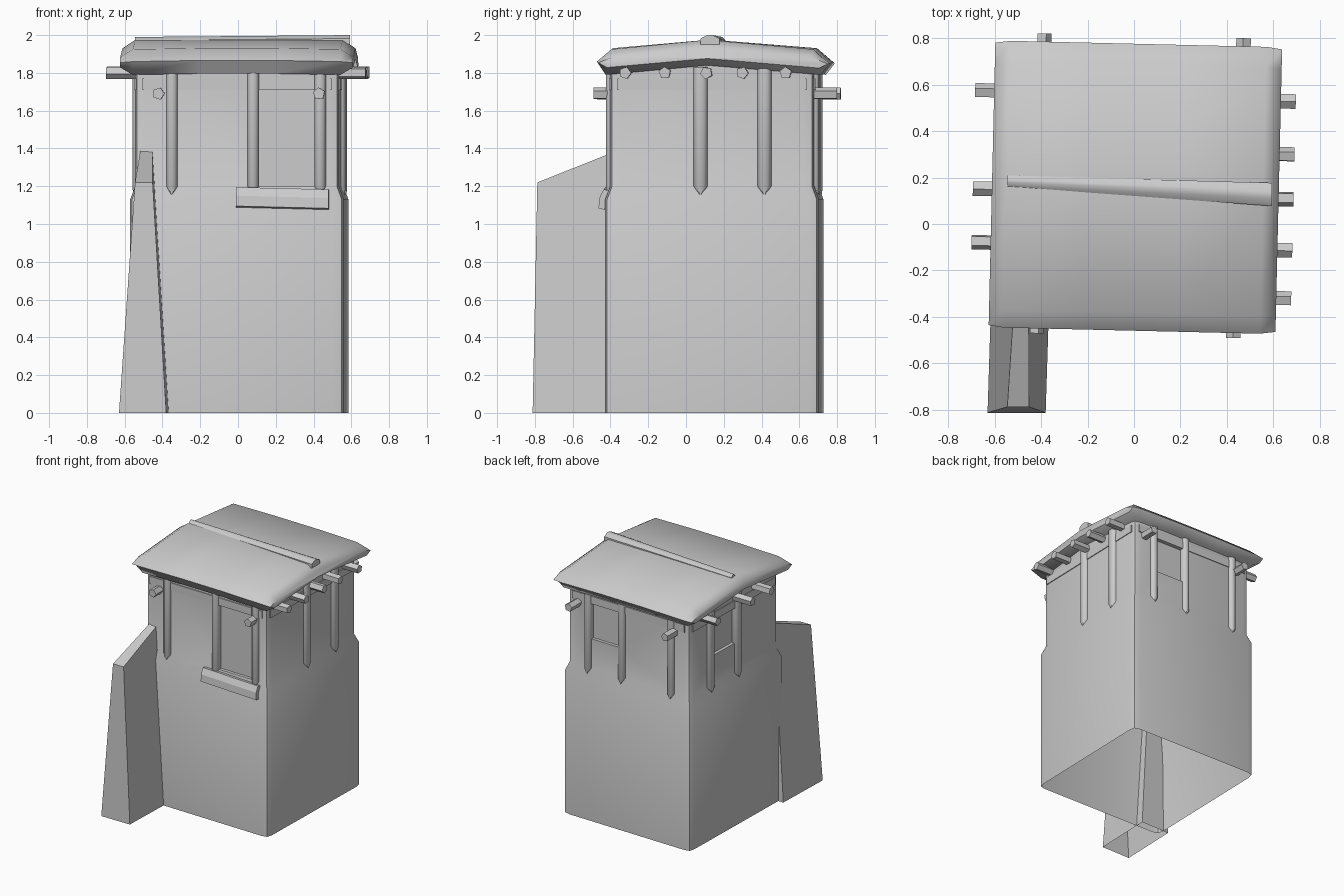
import bpy, bmesh
from math import radians, cos, sin, pi
from mathutils import Matrix, Vector

if "Cube" in bpy.data.objects:
    bpy.data.objects.remove(bpy.data.objects["Cube"])

# the tower sits slightly twisted on its plot
TW = Matrix.Translation((0.007, 0.15, 0)) @ Matrix.Rotation(radians(-1.35), 4, 'Z')


def loft(name, rings, cap_start=True, cap_end=True, smooth=None, frame=None):
    """Skin equal-length closed rings of points into one mesh object."""
    bm = bmesh.new()
    vs = [[bm.verts.new((frame or Matrix()) @ Vector(p)) for p in r] for r in rings]
    n = len(rings[0])
    for a, b in zip(vs, vs[1:]):
        for i in range(n):
            j = (i + 1) % n
            bm.faces.new((a[i], a[j], b[j], b[i]))
    if cap_start:
        bm.faces.new(vs[0][::-1])
    if cap_end:
        bm.faces.new(vs[-1])
    bmesh.ops.recalc_face_normals(bm, faces=bm.faces)
    # open shells: make sure the outside faces outward
    c = sum((v.co for v in bm.verts), Vector()) / len(bm.verts)
    if sum((f.calc_center_median() - c).dot(f.normal) * f.calc_area() for f in bm.faces) < 0:
        bmesh.ops.reverse_faces(bm, faces=bm.faces)
    me = bpy.data.meshes.new(name)
    bm.to_mesh(me)
    bm.free()
    ob = bpy.data.objects.new(name, me)
    bpy.context.collection.objects.link(ob)
    if smooth:
        shade(ob, smooth)
    return ob


def shade(ob, angle):
    bpy.ops.object.select_all(action='DESELECT')
    ob.select_set(True)
    bpy.context.view_layer.objects.active = ob
    bpy.ops.object.shade_smooth_by_angle(angle=radians(angle))


def on(side, s, d, z):
    """Point on a wall: s along it, d outward from the tower centre."""
    return {'front': (s, -d, z), 'back': (s, d, z),
            'right': (d, s, z), 'left': (-d, s, z)}[side]


def bar(name, side, s0, s1, section, drop=0.0):
    return loft(name, [[on(side, s, d, z - k * drop) for d, z in section]
                       for k, s in enumerate((s0, s1))], frame=TW)


# walls: softened square that steps in towards the top
def square(h, z, r=0.055):
    m = r * 0.2
    ring = []
    for sx, sy, flip in ((1, -1, 0), (1, 1, 1), (-1, 1, 0), (-1, -1, 1)):
        pts = [(h - r, h), (h - m, h - m), (h, h - r)]
        if flip:
            pts.reverse()
        ring += [(sx * x, sy * y, z) for x, y in pts]
    return ring


walls = loft("tower_walls", [square(0.566, 0), square(0.566, 1.13),
                             square(0.54, 1.2), square(0.54, 1.85)], frame=TW)

# window recesses
windows = (('front', 0.1, 0.43, 1.2), ('back', 0.08, 0.34, 1.43), ('left', -0.02, 0.27, 1.43))
for side, s0, s1, z0 in windows:
    cut = bar("window_cutter_" + side, side, s0, s1,
              [(0.515, z0), (0.6, z0), (0.6, 1.74), (0.515, 1.74)])
    mod = walls.modifiers.new("window", 'BOOLEAN')
    mod.operation, mod.solver, mod.object = 'DIFFERENCE', 'EXACT', cut
    cut.hide_render = True
    cut.hide_set(True)
bpy.context.view_layer.update()
baked = bpy.data.meshes.new_from_object(walls.evaluated_get(bpy.context.evaluated_depsgraph_get()))
walls.modifiers.clear()
walls.data = baked
for ob in [o for o in bpy.data.objects if o.name.startswith("window_cutter")]:
    bpy.data.objects.remove(ob)
# the tower is open underneath
bm = bmesh.new()
bm.from_mesh(baked)
floor = [f for f in bm.faces if all(v.co.z < 0.001 for v in f.verts)]
bmesh.ops.delete(bm, geom=floor, context='FACES')
bm.to_mesh(baked)
bm.free()
shade(walls, 50)

# half-round timber posts with pointed feet
posts = {'front': (-0.344, 0.086, 0.441), 'back': (-0.38, 0.06, 0.36),
         'right': (-0.06, 0.278), 'left': (-0.043, 0.287)}
for side, places in posts.items():
    for s in places:
        w = 0.03 if side in ('front', 'back') else 0.037
        def sect(k, z0, z1, d):
            return [on(side, s + a * w * k, e, z) for a, e, z in
                    ((-1, 0.52, z0), (-1, 0.547, z0), (-0.5, d, z1), (0.5, d, z1), (1, 0.547, z0), (1, 0.52, z0))]
        loft("post_" + side, [sect(1, 1.83, 1.83, 0.564), sect(1, 1.2, 1.19, 0.564),
                              sect(0.15, 1.155, 1.155, 0.56)], smooth=50, frame=TW)
    # lintel strip under the eaves
    bar("lintel_" + side, side, -0.5, 0.5,
        [(0.51, 1.71), (0.546, 1.71), (0.546, 1.77), (0.51, 1.77)])

# five-sided beam ends poking through the walls
beams = {'right': (1.80, 0.68, (-0.457, -0.247, -0.027, 0.163, 0.393)),
         'left': (1.80, 0.70, (0.407, -0.013, -0.243)),
         'front': (1.69, 0.63, (-0.414, 0.436)),
         'back': (1.69, 0.66, (-0.41, 0.45))}
for side, (z, d, places) in beams.items():
    for i, s in enumerate(places):
        t = 0.4 * i
        loft("beam_end_" + side,
             [[on(side, s + 0.033 * cos(t + k * 2 * pi / 5), e, z + 0.033 * sin(t + k * 2 * pi / 5))
               for k in range(5)] for e in (0.45, d)], frame=TW)

# sill under the front window
bar("window_sill", 'front', -0.004, 0.487,
    [(0.545, 1.19), (0.575, 1.195), (0.597, 1.15), (0.602, 1.095), (0.57, 1.088)], 0.012)

# pillowy roof slab: (v, z) section, pinched at the gable ends
roof = [(-0.617, 1.86), (-0.54, 1.925), (-0.03, 1.975), (0.53, 1.925),
        (0.617, 1.85), (0.57, 1.79), (-0.03, 1.84), (-0.57, 1.79)]


def roof_ring(u, pinch, lift=0.0):
    ring = []
    for v, z in roof:
        mid = 1.9 - 0.085 * abs(v + 0.03)
        k = 0.985 if pinch < 1 else 1
        ring.append((u, v * k, mid + (z - mid) * pinch + lift * min(1, abs(v) * 1.8)))
    return ring


slab_frame = Matrix.Translation((-0.001, 0.008, 0)) @ TW
loft("roof_slab", [roof_ring(-0.617, 0.4), roof_ring(-0.55, 1), roof_ring(-0.2, 1, 0.006),
                   roof_ring(0.2, 1, 0.006), roof_ring(0.55, 1), roof_ring(0.617, 0.4)],
     smooth=60, frame=slab_frame)

# ridge pole along the top, widening to the right
loft("ridge_pole", [[(x, y - w, 1.95), (x, y - w, zt - 0.018), (x, y - 0.3 * w, zt),
                     (x, y + 0.3 * w, zt), (x, y + w, zt - 0.018), (x, y + w, 1.95)]
                    for x, y, w, zt in ((-0.545, 0.185, 0.024, 1.99), (0.593, 0.127, 0.05, 2.0))],
     smooth=50)

# leaning buttress at the front left, open underneath
loft("buttress", [
    [(-0.63, -0.812, 0), (-0.38, -0.812, 0), (-0.365, -0.34, 0), (-0.615, -0.34, 0)],
    [(-0.545, -0.787, 1.22), (-0.452, -0.787, 1.22), (-0.453, -0.36, 1.39), (-0.517, -0.36, 1.39)]],
    cap_start=False)
